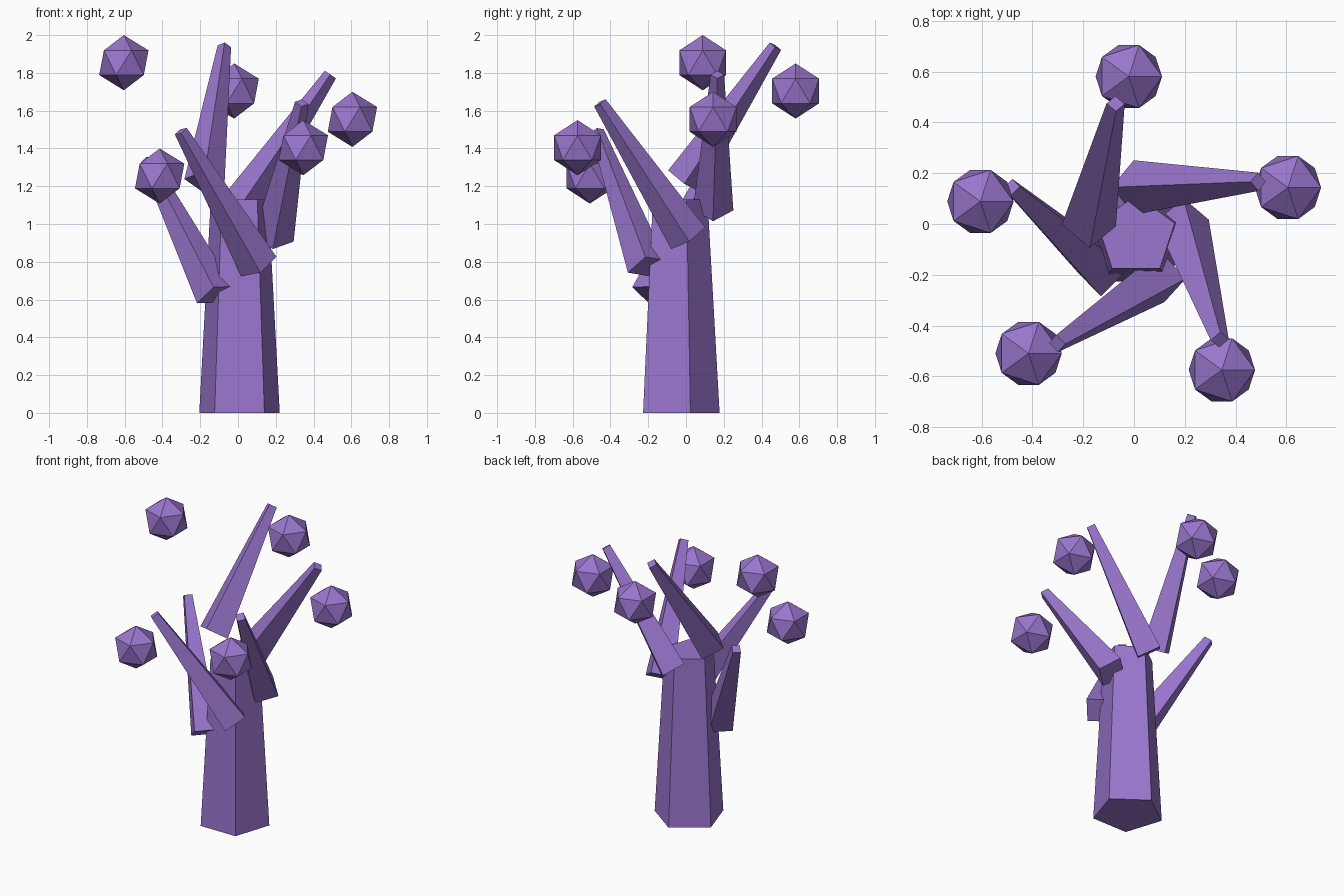
import bpy, bmesh, math
from mathutils import Matrix, Vector

if "Cube" in bpy.data.objects:
    bpy.data.objects.remove(bpy.data.objects["Cube"])

purple = bpy.data.materials.new("purple")
purple.diffuse_color = (0.32, 0.18, 0.61, 1.0)
purple.use_nodes = True
purple.node_tree.nodes["Principled BSDF"].inputs["Base Color"].default_value = purple.diffuse_color

CENTRE = Vector((0.008, -0.046, 0.0))   # trunk axis


def add_part(name, bm):
    me = bpy.data.meshes.new(name)
    bm.to_mesh(me)
    bm.free()
    me.materials.append(purple)
    ob = bpy.data.objects.new(name, me)
    bpy.context.collection.objects.link(ob)
    return ob


def taper(name, start, end, r1, r2, sides):
    """Flat-sided tapered rod from start to end."""
    axis = end - start
    bm = bmesh.new()
    bmesh.ops.create_cone(bm, cap_ends=True, segments=sides,
                          radius1=r1, radius2=r2, depth=axis.length)
    rot = Vector((0, 0, 1)).rotation_difference(axis).to_matrix().to_4x4()
    bm.transform(Matrix.Translation((start + end) / 2) @ rot)
    return add_part(name, bm)


def polar(radius, angle, z):
    return CENTRE + Vector((radius * math.cos(angle), radius * math.sin(angle), z))


# five-sided trunk
taper("trunk", CENTRE.copy(), CENTRE + Vector((0, 0, 1.13)), 0.224, 0.16, 5)

# five branches and leaf balls, winding down the trunk in 75 degree steps
for i in range(5):
    a = math.radians(167.6 - 75 * i)
    drop = 0.15 * i
    start = polar(0.19, a, 1.225 - drop)
    out = a - math.pi / 2               # branches lean sideways round the trunk
    end = start + Vector((0.49 * math.cos(out), 0.49 * math.sin(out), 0.716))
    taper(f"branch_{i + 1}", start, end, 0.107, 0.036, 4)

    bm = bmesh.new()
    bmesh.ops.create_icosphere(bm, subdivisions=1, radius=0.146)
    bm.transform(Matrix.Translation(polar(0.627, a, 1.854 - drop)))
    add_part(f"leaf_ball_{i + 1}", bm)
